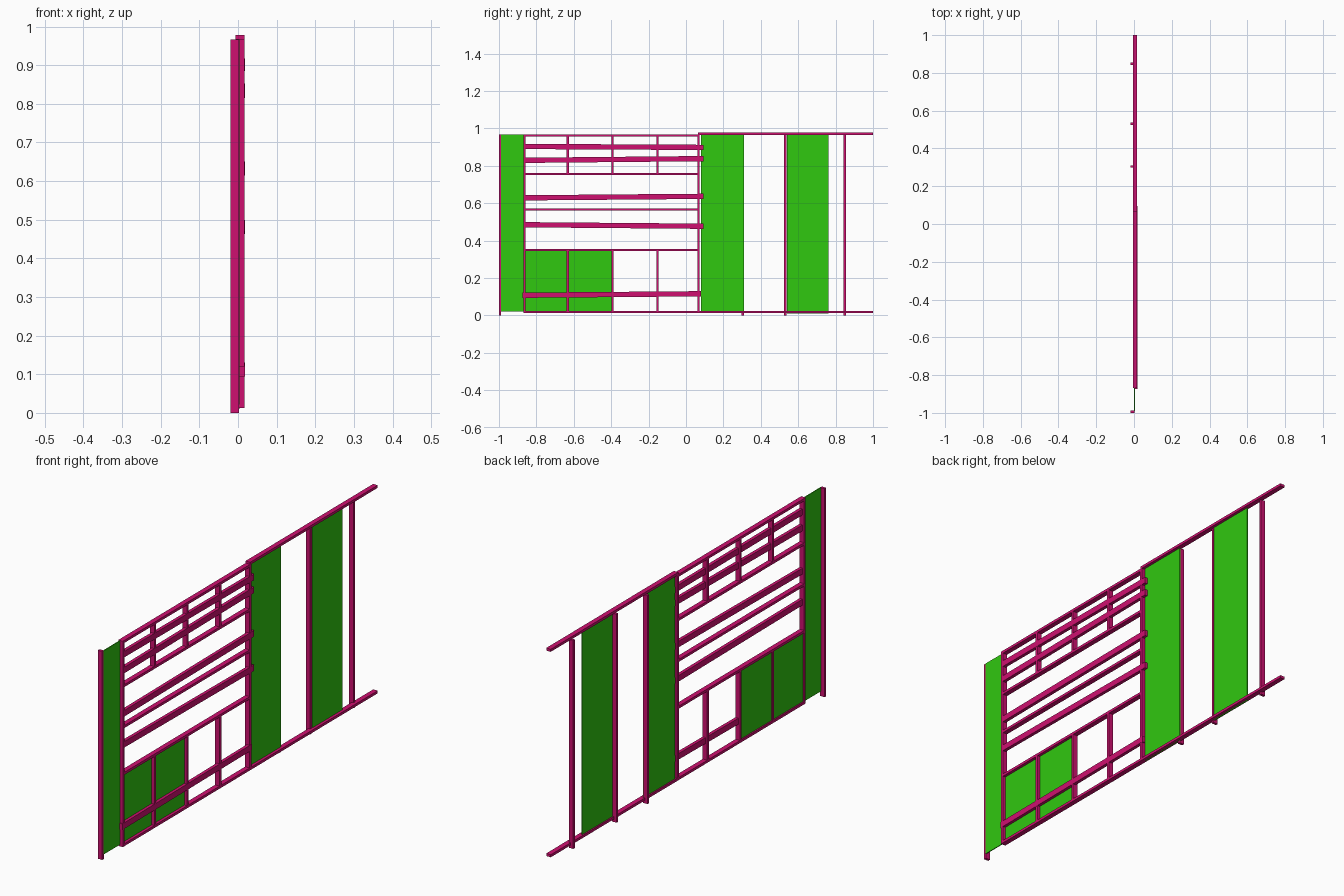
import bpy, bmesh
from mathutils import Matrix

if "Cube" in bpy.data.objects:
    bpy.data.objects.remove(bpy.data.objects["Cube"])


def material(name, rgb):
    m = bpy.data.materials.new(name)
    m.diffuse_color = (*rgb, 1)
    m.use_nodes = True
    m.node_tree.nodes["Principled BSDF"].inputs["Base Color"].default_value = m.diffuse_color
    return m


PINK = material("pink", (0.62, 0.005, 0.16))
GREEN = material("green", (0.03, 0.58, 0.005))


def box(name, x, y, z, mat, slope=0.0):
    """Box from (min, max) ranges; slope raises the +y end."""
    size = [b - a for a, b in (x, y, z)]
    mid = [(a + b) / 2 for a, b in (x, y, z)]
    bm = bmesh.new()
    bmesh.ops.create_cube(bm, size=1, matrix=Matrix.Diagonal((*size, 1)))
    for v in bm.verts:
        v.co.z += slope * v.co.y / size[1]
    me = bpy.data.meshes.new(name)
    bm.to_mesh(me)
    bm.free()
    me.materials.append(mat)
    ob = bpy.data.objects.new(name, me)
    ob.location = mid
    bpy.context.collection.objects.link(ob)


T = 0.006              # half thickness of the frame members
FRAME = (-0.006, 0.017)
REAR = (-0.0195, 0.003)
SHEET = (0.0, 0.004)


def rail(name, y0, y1, z):
    box(name, FRAME, (y0, y1), (z - T, z + T), PINK)


def stud(name, y, z0, z1, x=FRAME):
    box(name, x, (y - T, y + T), (z0, z1), PINK)


# Long bottom rail and the two stepped top rails
rail("bottom_rail", -0.863, 1.0, 0.019)
rail("left_top_rail", -0.863, 0.073, 0.962)
rail("right_top_rail", 0.065, 1.0, 0.972)

# Shelf rails between the two frame uprights
for i, z in enumerate((0.35, 0.567, 0.757)):
    rail(f"shelf_rail_{i}", -0.863, 0.067, z)
for i, y in enumerate((-0.863, 0.067)):
    stud(f"frame_upright_{i}", y, 0.013, 0.968)

# Short dividers, upper and lower rows
for i, y in enumerate((-0.632, -0.393, -0.153)):
    stud(f"upper_divider_{i}", y, 0.757, 0.962)
    stud(f"lower_divider_{i}", y, 0.019, 0.35)

# Tall posts set to the rear face
for i, y in enumerate((-0.994, 0.304, 0.531, 0.849)):
    stud(f"tall_post_{i}", y, 0.0, 0.967, REAR)

# Slightly tilted slats across the left frame
for i, (y0, y1, z, s) in enumerate((
        (-0.858, 0.094, 0.901, -0.005), (-0.858, 0.094, 0.834, 0.009),
        (-0.858, 0.094, 0.633, 0.008), (-0.858, 0.094, 0.481, -0.008),
        (-0.873, 0.079, 0.112, 0.008))):
    box(f"slat_{i}", (0.002, 0.0175), (y0, y1), (z - 0.014, z + 0.014), PINK, s)

# Green sheet panels
for i, (y0, y1, z0, z1) in enumerate((
        (-0.990, -0.866, 0.022, 0.967), (0.080, 0.310, 0.012, 0.970),
        (0.540, 0.762, 0.010, 0.970), (-0.858, -0.637, 0.024, 0.345),
        (-0.627, -0.398, 0.024, 0.345))):
    box(f"panel_{i}", SHEET, (y0, y1), (z0, z1), GREEN)
